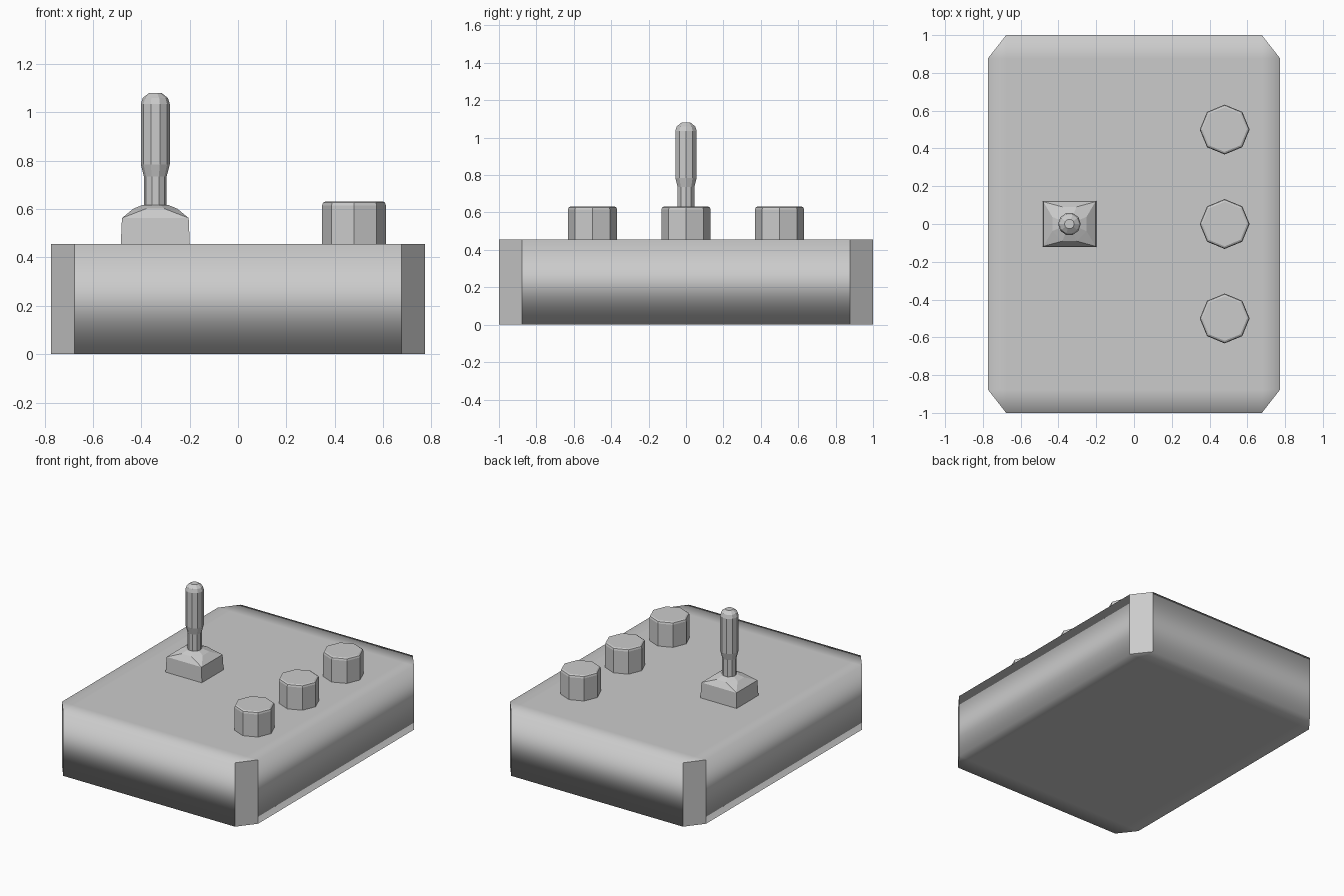
import bpy, bmesh, math

if "Cube" in bpy.data.objects:
    bpy.data.objects.remove(bpy.data.objects["Cube"])

TOP = 0.455


def add_object(name, bm, smooth_angle=None):
    bmesh.ops.recalc_face_normals(bm, faces=bm.faces)
    mesh = bpy.data.meshes.new(name)
    bm.to_mesh(mesh)
    bm.free()
    obj = bpy.data.objects.new(name, mesh)
    bpy.context.collection.objects.link(obj)
    return obj


def lathe(name, profile, sides, x, y):
    """Stack regular polygon rings given as (radius, z) and cap the ends."""
    bm = bmesh.new()
    rings = []
    for r, z in profile:
        rings.append([bm.verts.new((x + r * math.cos(2 * math.pi * i / sides),
                                    y + r * math.sin(2 * math.pi * i / sides), z))
                      for i in range(sides)])
    for a, b in zip(rings, rings[1:]):
        for i in range(sides):
            j = (i + 1) % sides
            bm.faces.new((a[i], a[j], b[j], b[i]))
    bm.faces.new(rings[0])
    bm.faces.new(rings[-1])
    return add_object(name, bm)


# Housing: box with chamfered vertical corners, softly shaded
xs = (-0.773, -0.677, 0.677, 0.773)
ys = (-1.0, -0.877, 0.877, 1.0)
bm = bmesh.new()
for z in (0, TOP):
    grid = {(i, j): bm.verts.new((xs[i], ys[j], z))
            for i in range(4) for j in range(4)
            if not (i in (0, 3) and j in (0, 3))}
    for i in range(3):
        for j in range(3):
            cell = [(i, j), (i + 1, j), (i + 1, j + 1), (i, j + 1)]
            bm.faces.new([grid[k] for k in cell if k in grid])
bmesh.ops.bridge_loops(bm, edges=[e for e in bm.edges if e.is_boundary])
bmesh.ops.recalc_face_normals(bm, faces=bm.faces)
for f in bm.faces:
    f.smooth = True
    # corner chamfers stay crisp
    if abs(f.normal.x) > 0.2 and abs(f.normal.y) > 0.2:
        for e in f.edges:
            e.smooth = False
add_object("housing", bm)

# Three octagonal push buttons
for n, y in enumerate((-0.5, 0, 0.5)):
    lathe(f"button_{n + 1}",
          [(0.132, TOP - 0.01), (0.132, 0.615), (0.128, 0.627), (0.118, 0.632)],
          8, 0.48, y)

# Joystick base: tapered block with a faceted collar
SX = -0.342
bm = bmesh.new()
for hx, hy, z in ((0.143, 0.123, TOP - 0.01), (0.138, 0.118, 0.563)):
    for sx in (-1, 1):
        for sy in (-1, 1):
            bm.verts.new((SX + sx * hx, sy * hy, z))
for r, z in ((0.098, 0.602), (0.058, 0.617)):
    for i in range(8):
        a = math.pi / 4 * (i + 0.5)
        bm.verts.new((SX + r * math.cos(a), r * math.sin(a), z))
bmesh.ops.convex_hull(bm, input=bm.verts)
bmesh.ops.dissolve_limit(bm, angle_limit=0.01, verts=bm.verts, edges=bm.edges)
add_object("joystick_base", bm)

# Joystick shaft and grip
lathe("joystick_handle",
      [(0.047, 0.58), (0.047, 0.735), (0.06, 0.785), (0.06, 1.035),
       (0.052, 1.06), (0.026, 1.08)], 10, SX, 0)
